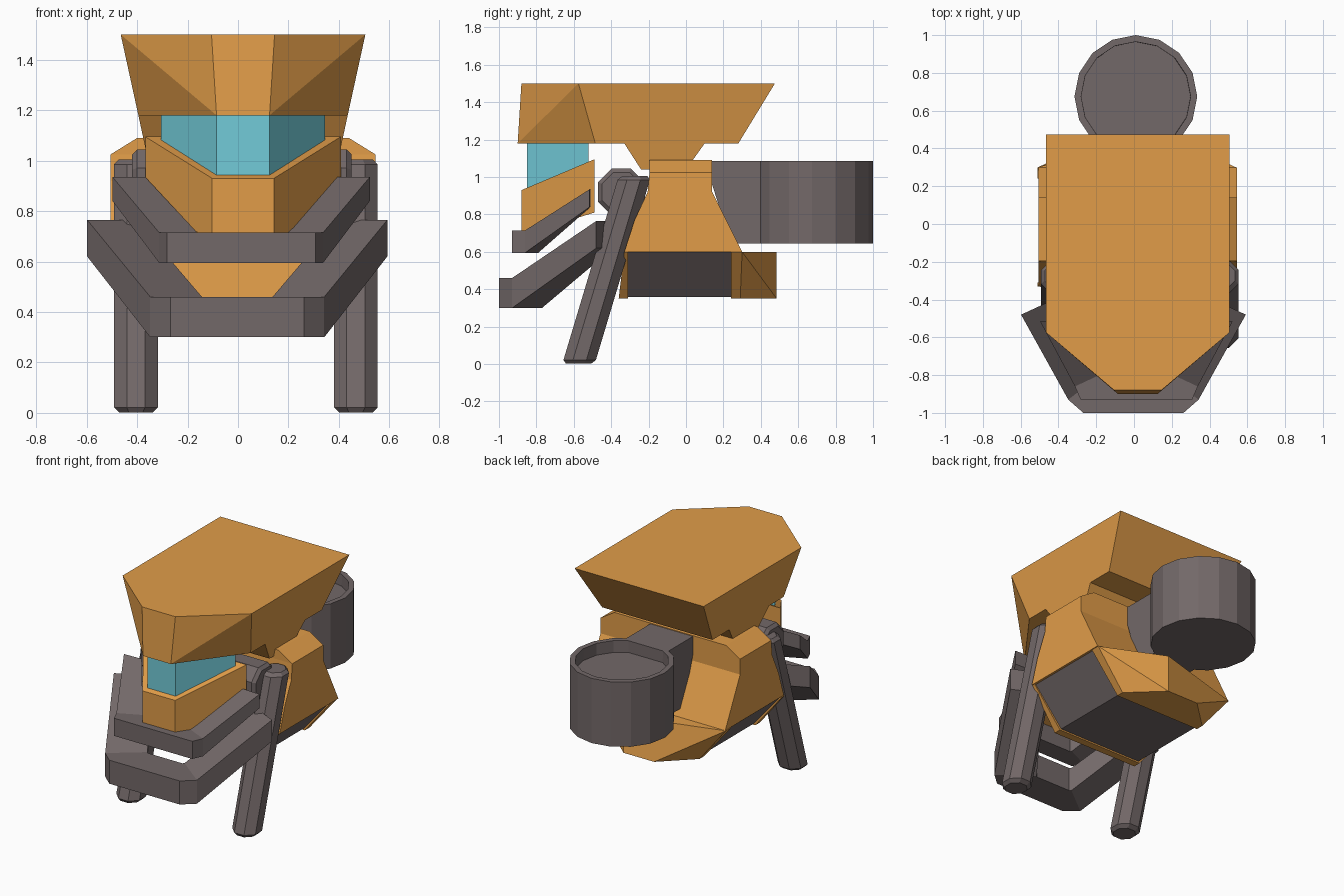
import bpy, bmesh
from math import pi
from mathutils import Vector, Matrix

if "Cube" in bpy.data.objects:
    bpy.data.objects.remove(bpy.data.objects["Cube"])


def material(name, rgb):
    m = bpy.data.materials.new(name)
    m.diffuse_color = (*rgb, 1)
    m.use_nodes = True
    m.node_tree.nodes["Principled BSDF"].inputs["Base Color"].default_value = m.diffuse_color
    return m


ORANGE = material("orange_paint", (0.75, 0.335, 0.066))
GLASS = material("teal_glass", (0.17, 0.60, 0.69))
STEEL = material("dark_steel", (0.170, 0.139, 0.139))


def finish(name, bm, mat=STEEL):
    bmesh.ops.recalc_face_normals(bm, faces=bm.faces)
    me = bpy.data.meshes.new(name)
    bm.to_mesh(me)
    bm.free()
    ob = bpy.data.objects.new(name, me)
    bpy.context.collection.objects.link(ob)
    me.materials.append(mat)
    return ob


def hull(name, pts, cx=0.02, mat=STEEL, merge=0.02):
    """Convex block from half points (x >= 0), mirrored about x = cx."""
    bm = bmesh.new()
    for x, y, z in pts:
        for s in (1, -1):
            bm.verts.new((cx + s * x, y, z))
    r = bmesh.ops.convex_hull(bm, input=bm.verts)
    junk = {g for g in r["geom_interior"] + r["geom_unused"]
            if isinstance(g, bmesh.types.BMVert)}
    bmesh.ops.delete(bm, geom=list(junk), context='VERTS')
    bmesh.ops.dissolve_limit(bm, angle_limit=merge, verts=bm.verts, edges=bm.edges)
    return finish(name, bm, mat)


def loft(name, rings, mat=STEEL):
    """Closed skin through four-point rings, capped at both ends."""
    bm = bmesh.new()
    rings = [[bm.verts.new(p) for p in r] for r in rings]
    for a, b in zip(rings, rings[1:]):
        for i in range(4):
            j = (i + 1) % 4
            bm.faces.new((a[i], a[j], b[j], b[i]))
    bm.faces.new(rings[0])
    bm.faces.new(rings[-1])
    bmesh.ops.dissolve_limit(bm, angle_limit=0.01, verts=bm.verts, edges=bm.edges)
    return finish(name, bm, mat)


def bumper(name, stations, cx):
    """Bar swept through (outer xy, inner xy, z low, z high), mirrored."""
    path = [(s, 1) for s in stations] + [(s, -1) for s in reversed(stations)]
    return loft(name, [[(cx + m * ox, oy, hi), (cx + m * ix, iy, hi),
                        (cx + m * ix, iy, lo), (cx + m * ox, oy, lo)]
                       for ((ox, oy), (ix, iy), lo, hi), m in path])


def prism(name, r, length, place, sides=8, bevel=0.02):
    """Faceted cylinder with softened rims, placed by a matrix."""
    bm = bmesh.new()
    bmesh.ops.create_cone(bm, cap_ends=True, segments=sides, radius1=r, radius2=r,
                          depth=length, matrix=Matrix.Rotation(pi / sides, 4, 'Z'))
    rims = [e for e in bm.edges if any(len(f.verts) == sides for f in e.link_faces)]
    bmesh.ops.bevel(bm, geom=rims, offset=bevel, segments=1, affect='EDGES')
    bm.transform(place)
    return finish(name, bm)


# Flared roof block and the neck under it
hull("roof", [(0.485, 0.475, 1.5), (0.485, -0.575, 1.5), (0.125, -0.88, 1.5),
              (0.415, 0.28, 1.18), (0.415, -0.485, 1.18), (0.105, -0.90, 1.18)],
     mat=ORANGE, merge=0.4)
hull("neck", [(0.415, -0.33, 1.18), (0.415, 0.10, 1.18),
              (0.385, -0.24, 1.04), (0.385, 0.0, 1.04)], mat=ORANGE)

# Wraparound window and the jaw below it
hull("window", [(x, y, z) for x, y, lo in ((0.105, -0.85, 0.86), (0.325, -0.52, 0.98))
                for z in (lo, 1.185)], mat=GLASS)
hull("jaw", [(0.1225, -0.88, 0.93), (0.1225, -0.88, 0.69),
             (0.3875, -0.49, 1.095), (0.3875, -0.49, 0.81)], mat=ORANGE)

# Main body: flared skirt, straight top, chamfered shoulders
sections = [(0.60, 0.525, -0.33, 0.30), (0.77, 0.525, -0.275, 0.215), (0.92, 0.525, -0.205, 0.14),
            (1.025, 0.525, -0.195, 0.14), (1.09, 0.42, -0.195, 0.14)]
loft("body", [[(0.02 - w, y0, z), (0.02 + w, y0, z), (0.02 + w, y1, z), (0.02 - w, y1, z)]
              for z, w, y0, y1 in sections], ORANGE)

# Belly: grey middle between orange front and back ends
hull("belly", [(x, y, z) for x, z in ((0.515, 0.60), (0.31, 0.36))
               for y in (-0.32, 0.26)], 0.015)
hull("belly_front", [(0.525, -0.33, 0.60), (0.525, -0.31, 0.60),
                     (0.32, -0.36, 0.35), (0.32, -0.31, 0.35)], 0.015, ORANGE, 0.15)
hull("belly_back", [(0.525, 0.24, 0.60), (0.525, 0.30, 0.60), (0.115, 0.485, 0.60),
                    (0.32, 0.24, 0.35), (0.32, 0.29, 0.35), (0.115, 0.485, 0.35)],
     0.015, ORANGE, 0.45)

# Open drum at the back and its bracket
bm = bmesh.new()
bmesh.ops.create_cone(bm, cap_ends=True, segments=16, radius1=0.325, radius2=0.325, depth=0.44,
                      matrix=Matrix.Translation((0.01, 0.675, 0.865)))
top = max(bm.faces, key=lambda f: f.calc_center_median().z)
bmesh.ops.inset_region(bm, faces=[top], thickness=0.035)
bmesh.ops.inset_region(bm, faces=[top], thickness=0.001, depth=-0.08)
finish("drum", bm)
hull("drum_bracket", [(0.16, y, z) for y, z in ((0.10, 1.085), (0.42, 1.085),
                                                (0.42, 0.645), (0.24, 0.645))], 0.01)

# Leaning front legs (sheared so their ends stay level) and the axle joining them
lean = Matrix.Identity(4)
lean[1][2] = 0.30
for side, x in (("left", -0.405), ("right", 0.467)):
    prism(side + "_leg", 0.094, 1.003, Matrix.Translation((x, -0.424, 0.5035)) @ lean)
prism("axle", 0.135, 0.87,
      Matrix.Translation((0.015, -0.345, 0.92)) @ Matrix.Rotation(pi / 2, 4, 'Y'))

# Lower and upper bumpers
bumper("lower_bumper", [((0.595, -0.48), (0.40, -0.39), 0.62, 0.765),
                        ((0.345, -0.93), (0.14, -0.77), 0.30, 0.46),
                        ((0.265, -1.0), (0.13, -0.78), 0.30, 0.46)], -0.003)
bumper("upper_bumper", [((0.51, -0.515), (0.38, -0.51), 0.84, 0.935),
                        ((0.325, -0.86), (0.175, -0.79), 0.595, 0.715),
                        ((0.295, -0.93), (0.17, -0.80), 0.595, 0.715)], 0.0125)
